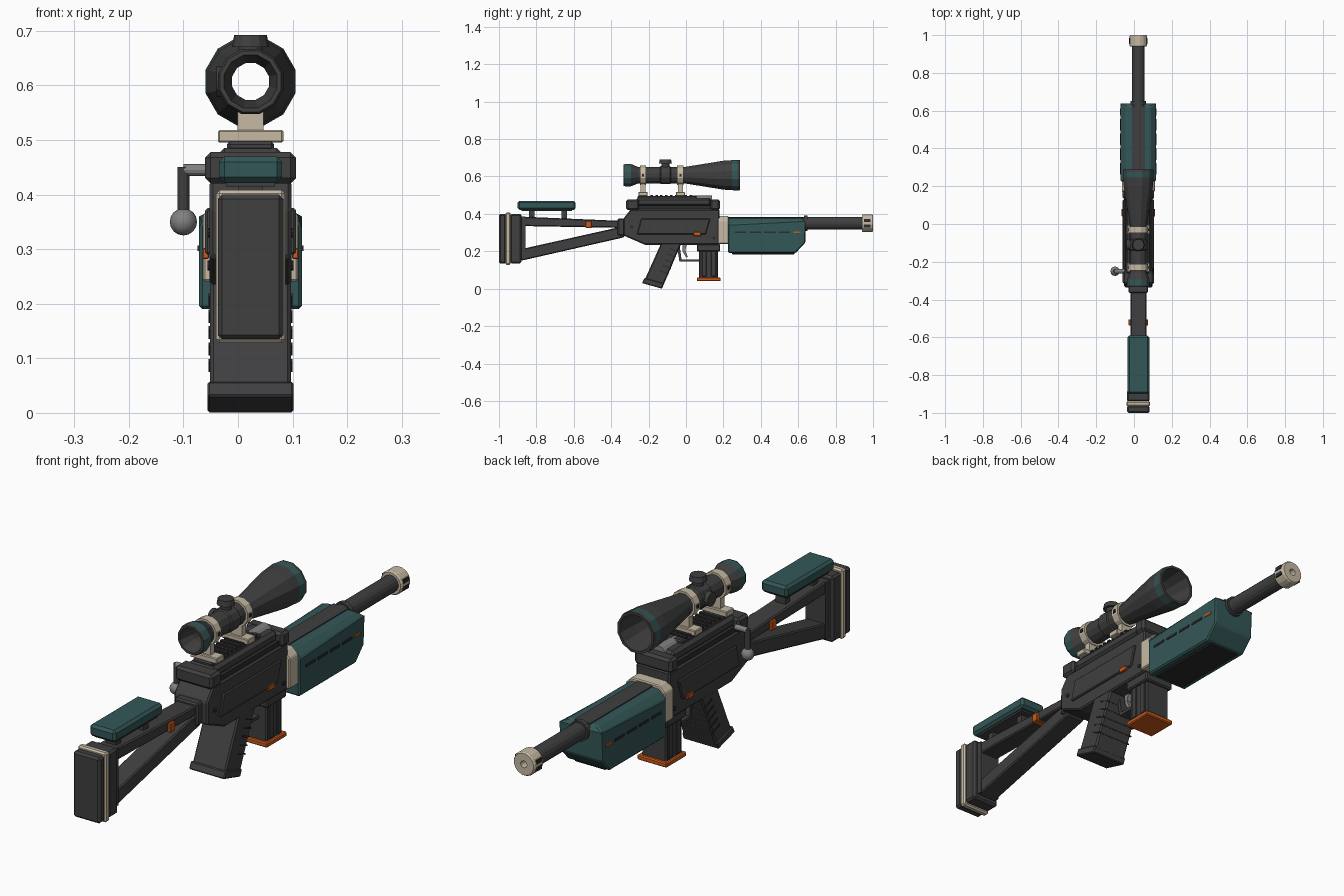
import bpy, bmesh, math
from mathutils import Matrix, Vector

cube = bpy.data.objects.get("Cube")
if cube:
    bpy.data.objects.remove(cube, do_unlink=True)

CX = 0.023  # centre line of the body


def material(name, r, g, b):
    m = bpy.data.materials.new(name)
    m.use_nodes = True
    m.diffuse_color = (r, g, b, 1)
    m.node_tree.nodes["Principled BSDF"].inputs["Base Color"].default_value = (r, g, b, 1)
    return m


DARK = material("dark metal", 0.05, 0.05, 0.052)
BLACK = material("black rubber", 0.025, 0.025, 0.026)
TEAL = material("teal", 0.034, 0.095, 0.095)
BEIGE = material("beige", 0.57, 0.49, 0.37)
ORANGE = material("orange", 0.6, 0.1, 0.01)
GREY = material("steel grey", 0.22, 0.22, 0.22)


def finish(name, bm, mats, bevel=0.0):
    bmesh.ops.recalc_face_normals(bm, faces=bm.faces[:])
    me = bpy.data.meshes.new(name)
    bm.to_mesh(me)
    bm.free()
    for m in mats if isinstance(mats, list) else [mats]:
        me.materials.append(m)
    ob = bpy.data.objects.new(name, me)
    bpy.context.collection.objects.link(ob)
    if bevel:
        mod = ob.modifiers.new("edge bevel", 'BEVEL')
        mod.width = bevel
        mod.segments = 1
        mod.limit_method = 'ANGLE'
    return ob


def prism_mesh(points, half, x=0.0):
    """Extrude a (y, z) outline across x."""
    bm = bmesh.new()
    a, b = [[bm.verts.new((CX + x + s * half, y, z)) for y, z in points] for s in (-1, 1)]
    bm.faces.new(a)
    bm.faces.new(b[::-1])
    n = len(points)
    for i in range(n):
        j = (i + 1) % n
        bm.faces.new((a[i], a[j], b[j], b[i]))
    return bm


def prism(name, points, half, mat, bevel=0.0, x=0.0):
    return finish(name, prism_mesh(points, half, x), mat, bevel)


def box(name, y0, y1, z0, z1, half, mat, bevel=0.0, x=0.0):
    return prism(name, [(y0, z0), (y1, z0), (y1, z1), (y0, z1)], half, mat, bevel, x)


def lathe(name, profile, z, mats, sides=12, rule=None, closed=True):
    """Revolve a closed (y, radius) loop around the y axis."""
    bm = bmesh.new()
    rings = []
    for y, r in profile:
        ring = []
        for k in range(sides):
            t = 2 * math.pi * (k + 0.5) / sides
            ring.append(bm.verts.new((CX + r * math.cos(t), y, z + r * math.sin(t))))
        rings.append(ring)
    n = len(rings)
    for i in range(n if closed else n - 1):
        a, b = rings[i], rings[(i + 1) % n]
        for k in range(sides):
            j = (k + 1) % sides
            f = bm.faces.new((a[k], a[j], b[j], b[k]))
            if rule:
                f.material_index = rule(f.calc_center_median())
    if not closed:
        bm.faces.new(rings[0])
        bm.faces.new(rings[-1])
    return finish(name, bm, mats)


def rod(name, p, q, r, mat, sides=12, r2=None):
    p, q = Vector(p), Vector(q)
    d = q - p
    mtx = Matrix.Translation((p + q) / 2) @ d.to_track_quat('Z', 'Y').to_matrix().to_4x4()
    bm = bmesh.new()
    bmesh.ops.create_cone(bm, cap_ends=True, segments=sides, radius1=r,
                          radius2=r2 or r, depth=d.length, matrix=mtx)
    return finish(name, bm, mat)


# Stock
box("butt_pad", -1.0, -0.962, 0.135, 0.4, 0.06, DARK, 0.008)
box("butt_plate", -0.965, -0.938, 0.128, 0.408, 0.063, BEIGE, 0.006)
box("butt_block", -0.94, -0.88, 0.135, 0.4, 0.06, DARK, 0.008)
box("butt_inner", -0.885, -0.858, 0.155, 0.385, 0.045, DARK)
prism("stock_upper_bar", [(-0.87, 0.335), (-0.33, 0.325), (-0.33, 0.362), (-0.87, 0.385)], 0.042, DARK, 0.005)
prism("stock_lower_bar", [(-0.88, 0.15), (-0.33, 0.275), (-0.33, 0.335), (-0.88, 0.212)], 0.042, DARK, 0.005)
box("stock_socket", -0.365, -0.32, 0.285, 0.375, 0.052, DARK, 0.006)
box("stock_clip", -0.537, -0.505, 0.324, 0.362, 0.052, ORANGE, 0.003)
box("cheek_rest", -0.9, -0.59, 0.422, 0.47, 0.058, TEAL, 0.01)
box("cheek_rest_base", -0.88, -0.61, 0.415, 0.425, 0.045, DARK)
for y in (-0.825, -0.65):
    box("cheek_post", y - 0.015, y + 0.015, 0.365, 0.42, 0.022, DARK)

# Receiver
prism("receiver", [(-0.335, 0.285), (-0.22, 0.235), (0.18, 0.235), (0.18, 0.425),
                   (-0.295, 0.425), (-0.335, 0.375)], 0.075, DARK, 0.006)
box("receiver_seam", -0.3, 0.16, 0.42, 0.445, 0.068, BLACK)
box("receiver_top", -0.27, 0.135, 0.44, 0.485, 0.06, DARK, 0.012)
box("rear_cap", -0.32, -0.25, 0.42, 0.478, 0.083, DARK, 0.01)
box("front_cap", 0.13, 0.182, 0.42, 0.478, 0.083, DARK, 0.01)
rod("bolt_body", (CX, 0.03, 0.468), (CX, 0.14, 0.468), 0.03, GREY)
box("scope_rail", -0.26, 0.055, 0.48, 0.497, 0.043, DARK, 0.005)
for i in range(9):
    y = -0.19 + i * 0.026
    box("rail_tooth", y, y + 0.013, 0.495, 0.502, 0.043, BLACK)
for s in (-1, 1):
    prism("side_panel", [(-0.262, 0.29), (0.105, 0.29), (0.13, 0.375), (-0.24, 0.375)],
          0.006, DARK, 0.004, s * 0.077)
    box("safety_mark", 0.04, 0.08, 0.282, 0.302, 0.006, ORANGE, 0.002, s * 0.082)
    for y, z in ((-0.29, 0.33), (0.15, 0.27)):
        rod("receiver_pin", (CX + s * 0.07, y, z), (CX + s * 0.079, y, z), 0.009, BLACK, 8)

# Bolt handle on the right side
rod("bolt_stem", (CX - 0.07, -0.25, 0.445), (-0.1, -0.25, 0.445), 0.011, GREY)
rod("bolt_handle", (-0.1, -0.25, 0.45), (-0.1, -0.25, 0.365), 0.011, DARK)
bm = bmesh.new()
bmesh.ops.create_uvsphere(bm, u_segments=12, v_segments=8, radius=0.025,
                          matrix=Matrix.Translation((-0.1, -0.25, 0.35)))
knob = finish("bolt_knob", bm, GREY)
for poly in knob.data.polygons:
    poly.use_smooth = True

# Grip
prism("grip", [(-0.13, 0.25), (-0.022, 0.25), (-0.122, 0.015), (-0.222, 0.045)], 0.074, DARK, 0.006)
prism("grip_base", [(-0.222, 0.058), (-0.117, 0.028), (-0.128, 0), (-0.235, 0.03)], 0.079, DARK, 0.004)
for i in range(5):
    z = 0.075 + i * 0.03
    y = -0.1 + (z - 0.06) * 0.42
    prism("grip_rib", [(y - 0.045, z + 0.018), (y, z), (y, z + 0.006), (y - 0.045, z + 0.024)],
          0.077, BLACK)

# Trigger and guard
prism("trigger_guard", [(-0.05, 0.24), (-0.035, 0.145), (0.07, 0.145), (0.07, 0.157),
                        (-0.024, 0.157), (-0.035, 0.24)], 0.022, DARK)
prism("trigger", [(-0.02, 0.24), (0.005, 0.24), (-0.004, 0.205), (0.01, 0.17),
                  (0.0, 0.167), (-0.018, 0.2)], 0.009, GREY)

# Magazine
box("magazine_well", 0.058, 0.183, 0.2, 0.24, 0.066, DARK, 0.005)
box("magazine", 0.07, 0.172, 0.055, 0.21, 0.055, DARK, 0.005)
for y in (0.085, 0.135):
    box("magazine_rib", y, y + 0.025, 0.065, 0.2, 0.059, DARK, 0.002)
box("magazine_base", 0.058, 0.185, 0.04, 0.06, 0.066, ORANGE, 0.004)


def chamfered(name, points, half, mat, cut, bevel):
    """Outline prism with its long upper edges cut off."""
    bm = prism_mesh(points, half)
    top = max(z for _, z in points)
    edges = [e for e in bm.edges if all(v.co.z > top - 1e-4 for v in e.verts)
             and abs(e.verts[0].co.x - e.verts[1].co.x) < 1e-4]
    bmesh.ops.bevel(bm, geom=edges, offset=cut, segments=1, affect='EDGES')
    return finish(name, bm, mat, bevel)


# Handguard
chamfered("handguard_collar", [(0.17, 0.24), (0.228, 0.24), (0.228, 0.388), (0.17, 0.388)],
          0.087, BEIGE, 0.025, 0.004)
chamfered("handguard", [(0.225, 0.19), (0.585, 0.19), (0.638, 0.245), (0.638, 0.36),
                        (0.622, 0.377), (0.225, 0.377)], 0.094, TEAL, 0.032, 0.006)
box("handguard_underplate", 0.245, 0.58, 0.183, 0.2, 0.07, BLACK, 0.004)
box("handguard_channel", 0.225, 0.625, 0.36, 0.381, 0.034, DARK)
for s in (-1, 1):
    for i in range(5):
        y = 0.262 + i * 0.078
        last = i == 4
        box("handguard_slot", y, y + (0.038 if last else 0.06), 0.297, 0.307, 0.003,
            ORANGE if last else BLACK, 0, s * 0.094)

# Barrel and muzzle
lathe("barrel", [(0.2, 0.034), (0.95, 0.034)], 0.35, DARK, 16, closed=False)
lathe("barrel_ring", [(0.63, 0.034), (0.63, 0.041), (0.65, 0.041), (0.65, 0.034)], 0.35, DARK, 16)
lathe("muzzle_brake", [(0.94, 0.012), (0.94, 0.044), (0.946, 0.048), (0.994, 0.048),
                       (1.0, 0.044), (1.0, 0.014)], 0.35, BEIGE, 16)
for s in (-1, 1):
    for z in (0.336, 0.364):
        box("muzzle_slot", 0.953, 0.986, z - 0.008, z + 0.008, 0.003, BLACK, 0, s * 0.046)

# Scope, an open tube with teal bands
SZ = 0.607
lathe("scope", [(-0.334, 0.05), (-0.334, 0.058), (-0.325, 0.062), (-0.295, 0.062), (-0.285, 0.058),
                (-0.255, 0.045), (-0.01, 0.045), (0.2, 0.08), (0.245, 0.083), (0.275, 0.085),
                (0.288, 0.083), (0.288, 0.073), (0.2, 0.065), (-0.02, 0.035), (-0.27, 0.035)],
      SZ, [DARK, TEAL], 12,
      lambda c: int((-0.325 < c.y < -0.296 or 0.246 < c.y < 0.274)
                    and math.hypot(c.x - CX, c.z - SZ) > 0.055))
for y in (-0.23, -0.03):
    lathe("scope_ring", [(y - 0.017, 0.04), (y - 0.017, 0.054), (y + 0.017, 0.054), (y + 0.017, 0.04)],
          SZ, BEIGE)
    box("mount_stem", y - 0.013, y + 0.013, 0.51, 0.56, 0.024, BEIGE)
    box("mount_foot", y - 0.024, y + 0.024, 0.495, 0.518, 0.06, BEIGE, 0.003)
    for s in (-1, 1):
        box("ring_screw", y - 0.006, y + 0.006, 0.6, 0.614, 0.004, BLACK, 0, s * 0.052)

# Turrets on top and on the right side
rod("turret_neck", (CX, -0.11, 0.645), (CX, -0.11, 0.675), 0.022, DARK)
rod("turret_cap", (CX, -0.11, 0.67), (CX, -0.11, 0.692), 0.034, DARK, 12, 0.03)
rod("side_turret", (CX - 0.04, -0.11, SZ), (CX - 0.062, -0.11, SZ), 0.028, DARK)
lathe("turret_saddle", [(-0.145, 0.04), (-0.135, 0.05), (-0.085, 0.05), (-0.075, 0.04)], SZ, DARK)
